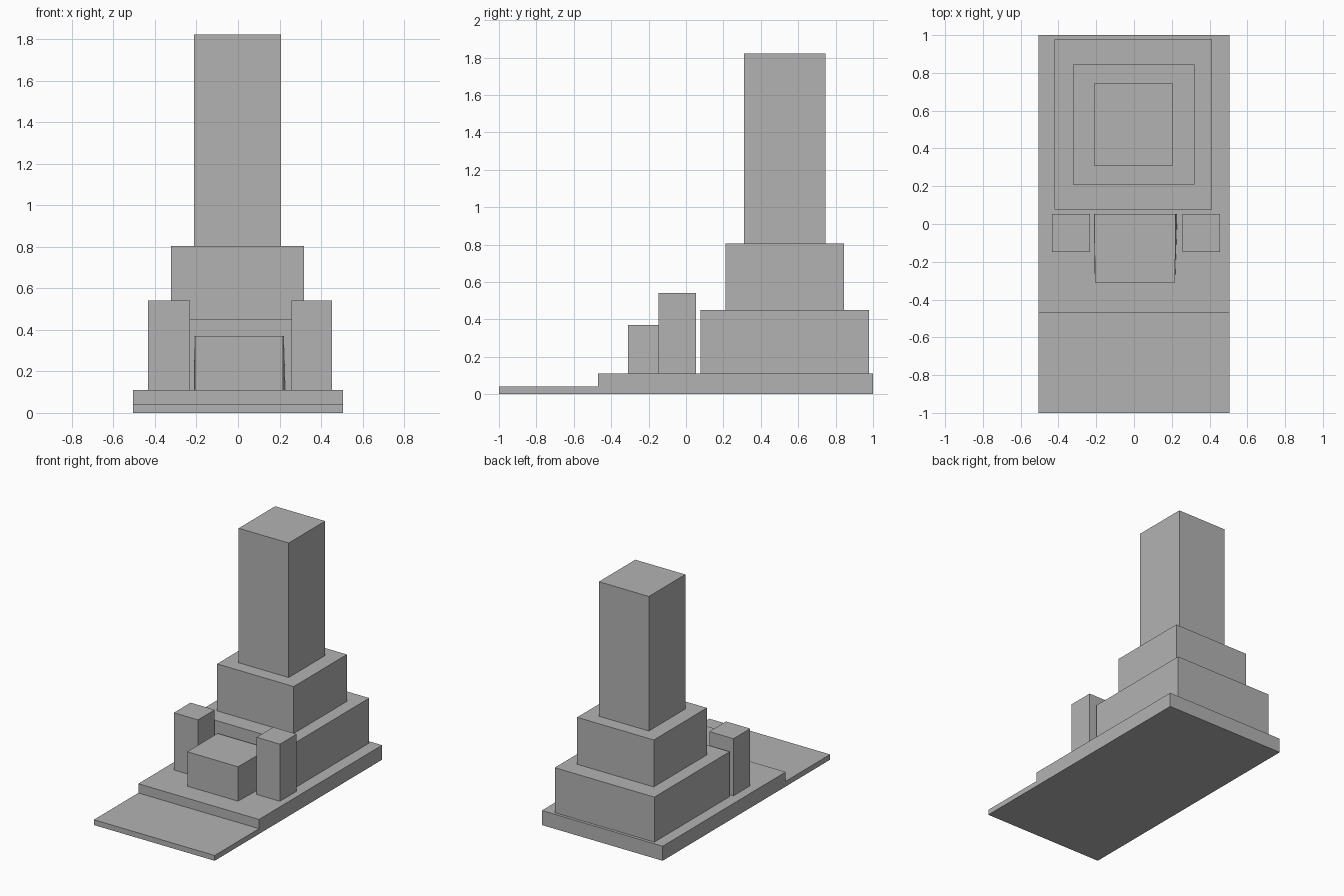
import bpy
import bmesh

default_cube = bpy.data.objects.get("Cube")
if default_cube:
    bpy.data.objects.remove(default_cube, do_unlink=True)

# Single stone colour
stone = bpy.data.materials.new("grey_stone")
stone.use_nodes = True
colour = (0.45, 0.45, 0.45, 1)
stone.diffuse_color = colour
stone.node_tree.nodes["Principled BSDF"].inputs["Base Color"].default_value = colour


def extrude_outline(name, points, offset):
    """Extrude a flat outline into a closed solid."""
    bm = bmesh.new()
    face = bm.faces.new([bm.verts.new(p) for p in points])
    result = bmesh.ops.extrude_face_region(bm, geom=[face])
    top = [v for v in result["geom"] if isinstance(v, bmesh.types.BMVert)]
    bmesh.ops.translate(bm, verts=top, vec=offset)
    # Keep the starting outline as the closing cap
    if not face.is_valid:
        bm.faces.new([v for v in bm.verts if v not in top])
    bmesh.ops.recalc_face_normals(bm, faces=bm.faces)
    mesh = bpy.data.meshes.new(name)
    bm.to_mesh(mesh)
    bm.free()
    mesh.materials.append(stone)
    obj = bpy.data.objects.new(name, mesh)
    bpy.context.collection.objects.link(obj)
    return obj


def block(name, x, y, z):
    outline = [(x[0], y[0], z[0]), (x[1], y[0], z[0]),
               (x[1], y[1], z[0]), (x[0], y[1], z[0])]
    return extrude_outline(name, outline, (0, 0, z[1] - z[0]))


# Stepped base: low forecourt and raised terrace
half_width = 0.505
forecourt, terrace, step_y = 0.04, 0.11, -0.47
profile = [(-1, 0), (1, 0), (1, terrace), (step_y, terrace),
           (step_y, forecourt), (-1, forecourt)]
extrude_outline("stepped_base", [(-half_width, y, z) for y, z in profile],
                (2 * half_width, 0, 0))

# Stacked tiers and the tower
block("lower_tier", (-0.42, 0.413), (0.078, 0.978), (terrace, 0.45))
block("middle_tier", (-0.322, 0.319), (0.21, 0.845), (0.45, 0.805))
block("tower", (-0.211, 0.207), (0.31, 0.745), (0.805, 1.822))

# Pillars either side of the entrance
pillar_y = (-0.147, 0.053)
block("right_pillar", (-0.434, -0.232), pillar_y, (terrace, 0.542))
block("left_pillar", (0.258, 0.454), pillar_y, (terrace, 0.542))

# Entrance block, slightly splayed toward the back and the foot
entrance = block("entrance_block", (-0.207, 0.217), (-0.31, 0.053),
                 (terrace, 0.37))
for v in entrance.data.vertices:
    if v.co.y > 0:
        splay = 0.012 if v.co.z < 0.2 else 0.004
        v.co.x += splay if v.co.x > 0 else -splay / 2
